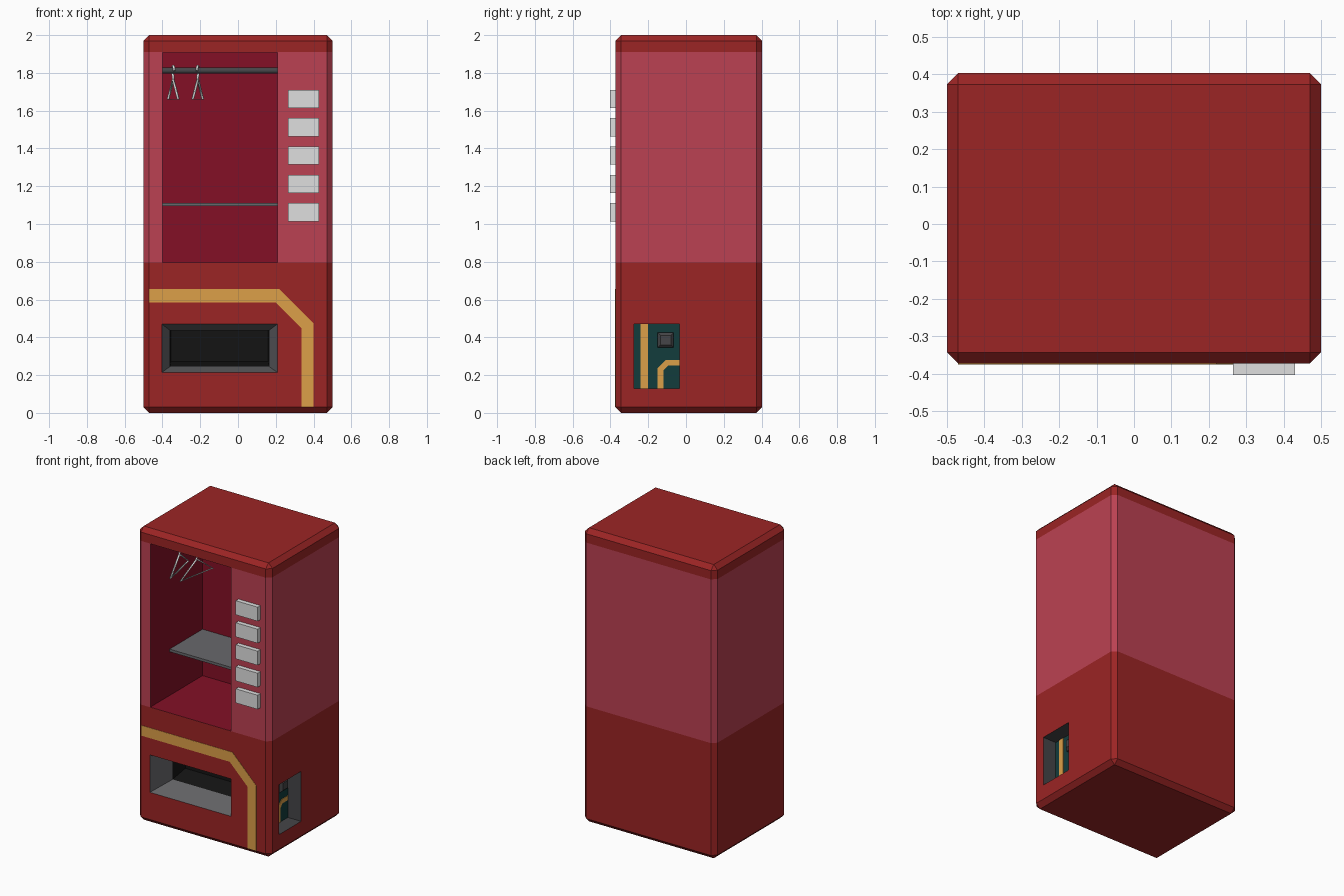
import bpy, bmesh, math
from mathutils import Vector

if "Cube" in bpy.data.objects:
    bpy.data.objects.remove(bpy.data.objects["Cube"])

# ---- materials
COLOURS = {
    "red": (0.33, 0.018, 0.018), "pink": (0.50, 0.053, 0.085),
    "crimson": (0.23, 0.005, 0.019), "orange": (0.72, 0.35, 0.065),
    "light_grey": (0.74, 0.74, 0.74), "mid_grey": (0.14, 0.14, 0.15),
    "dark_grey": (0.06, 0.06, 0.065), "black": (0.007, 0.007, 0.007),
    "teal": (0.006, 0.045, 0.045),
}
NAMES = list(COLOURS)
for n, c in COLOURS.items():
    bpy.data.materials.new(n).diffuse_color = (*c, 1)
IDX = {n: i for i, n in enumerate(NAMES)}

FRONT, BACK = -0.373, 0.403
LOW, HIGH = 0.795, 1.91          # limits of the pink band


def add(name, bm, colour=None):
    """Make an object; with no colour it gets every material slot."""
    bmesh.ops.recalc_face_normals(bm, faces=bm.faces[:])
    me = bpy.data.meshes.new(name)
    bm.to_mesh(me)
    bm.free()
    for n in ([colour] if colour else NAMES):
        me.materials.append(bpy.data.materials[n])
    ob = bpy.data.objects.new(name, me)
    bpy.context.collection.objects.link(ob)
    return ob


def loft(rings, colours):
    """Skin a list of equal rings, cap both ends; colours: one per segment + end cap."""
    bm = bmesh.new()
    vs = [[bm.verts.new(p) for p in r] for r in rings]
    n = len(vs[0])
    for a, b, c in zip(vs, vs[1:], colours):
        for i in range(n):
            j = (i + 1) % n
            bm.faces.new((a[i], a[j], b[j], b[i])).material_index = IDX[c]
    bm.faces.new(vs[0][::-1])
    bm.faces.new(vs[-1]).material_index = IDX[colours[-1]]
    return bm


def rect_y(y, x0, x1, z0, z1):
    return [(x0, y, z0), (x1, y, z0), (x1, y, z1), (x0, y, z1)]


def rect_x(x, y0, y1, z0, z1):
    return [(x, y0, z0), (x, y1, z0), (x, y1, z1), (x, y0, z1)]


def box(name, x, y, z, colour):
    bm = loft([rect_y(v, *x, *z) for v in y], ["red", "red"])
    return add(name, bm, colour)


def plate(name, pts, offset, colour):
    """Thin painted plate: ring of points pushed out by offset."""
    o = Vector(offset)
    return add(name, loft([pts, [tuple(Vector(p) + o) for p in pts]], ["red", "red"]), colour)


def tube(name, paths, radius, colour):
    cu = bpy.data.curves.new(name, "CURVE")
    cu.dimensions, cu.bevel_depth, cu.bevel_resolution = "3D", radius, 1
    cu.use_fill_caps = True
    for pts, cyclic in paths:
        sp = cu.splines.new("POLY")
        sp.points.add(len(pts) - 1)
        for p, q in zip(sp.points, pts):
            p.co = (*q, 1)
        sp.use_cyclic_u = cyclic
    cu.materials.append(bpy.data.materials[colour])
    ob = bpy.data.objects.new(name, cu)
    bpy.context.collection.objects.link(ob)
    return ob


# ---- cabinet: bevelled box cut into three colour bands
bm = loft([rect_y(FRONT, -.5, .5, 0, 2), rect_y(BACK, -.5, .5, 0, 2)], ["red", "red"])
bmesh.ops.bevel(bm, geom=bm.edges[:], offset=0.03, segments=1, affect="EDGES", profile=0.5)
for z in (LOW, HIGH):
    bmesh.ops.bisect_plane(bm, geom=bm.verts[:] + bm.edges[:] + bm.faces[:],
                           plane_co=(0, 0, z), plane_no=(0, 0, 1))
for f in bm.faces:
    f.material_index = IDX["pink" if LOW < f.calc_center_median().z < HIGH else "red"]
cabinet = add("cabinet", bm)

# ---- cutters: display cavity, pickup slot, side niche
cutters = [
    add("display_cutter", loft([rect_y(y, -.40, .208, LOW + .001, HIGH - .001) for y in (-.5, .19)],
                               ["crimson", "crimson"])),
    add("slot_cutter", loft([rect_y(-.45, -.403, .208, .215, .47),
                             rect_y(-.37, -.403, .208, .215, .47),
                             rect_y(-.19, -.36, .165, .245, .437),
                             rect_y(-.06, -.355, .16, .272, .435)],
                            ["mid_grey", "mid_grey", "black", "black"])),
    add("niche_cutter", loft([rect_x(x, -.275, -.035, .13, .47) for x in (.6, .40)],
                             ["dark_grey", "teal"])),
]
bpy.context.view_layer.objects.active = cabinet
for c in cutters:
    m = cabinet.modifiers.new("cut", "BOOLEAN")
    m.operation, m.solver, m.object = "DIFFERENCE", "EXACT", c
    bpy.ops.object.modifier_apply(modifier=m.name)
    bpy.data.objects.remove(c)

# ---- front stripe
stripe = [(-.47, .655), (.22, .655), (.40, .475), (.40, .03),
          (.335, .03), (.335, .45), (.20, .585), (-.47, .585)]
plate("front_stripe", [(x, FRONT + .001, z) for x, z in stripe], (0, -.003, 0), "orange")

# ---- selection buttons
for i in range(5):
    z = 1.0625 + .15 * i
    box(f"selection_button_{i + 1}", (.265, .43), (-.403, FRONT + .01), (z - .048, z + .048), "light_grey")

# ---- shelf and hanging rail
box("shelf", (-.40, .208), (-.165, .19), (1.094, 1.112), "mid_grey")
RAIL_Y, RAIL_Z = -.14, 1.812
tube("hanging_rail", [([(-.40, RAIL_Y, RAIL_Z), (.208, RAIL_Y, RAIL_Z)], False)], .018, "dark_grey")

# ---- hangers: triangle plus hook, turned slightly on the rail
for i, (x, dx) in enumerate(((-.343, -.2), (-.213, .2))):
    def at(u, z):
        return (x + dx * u, RAIL_Y + u, z)
    hook = [at(0, 1.765), at(0, 1.785)]
    for k in range(7):
        a = math.radians(-60 + 40 * k)
        hook.append(at(.025 * math.cos(a), RAIL_Z + .025 * math.sin(a)))
    tri = [at(-.135, 1.66), at(.135, 1.66), at(0, 1.765)]
    tube(f"hanger_{i + 1}", [(tri, True), (hook, False)], .007, "light_grey")

# ---- side niche details
X = .399
plate("niche_stripe", rect_x(X, -.24, -.20, .13, .47), (.004, 0, 0), "orange")
bend = [(-.15, .13), (-.12, .13), (-.12, .225), (-.095, .25), (-.035, .25),
        (-.035, .28), (-.107, .28), (-.15, .237)]
plate("niche_bent_stripe", [(X, y, z) for y, z in bend], (.004, 0, 0), "orange")
add("niche_knob", loft([rect_x(X, -.15, -.065, .345, .425), rect_x(X + .02, -.15, -.065, .345, .425),
                        rect_x(X + .035, -.135, -.08, .36, .41)], ["red"] * 3), "dark_grey")

for m in bpy.data.materials:
    if m.users and not m.is_grease_pencil:
        m.use_nodes = True
        m.node_tree.nodes["Principled BSDF"].inputs["Base Color"].default_value = m.diffuse_color
